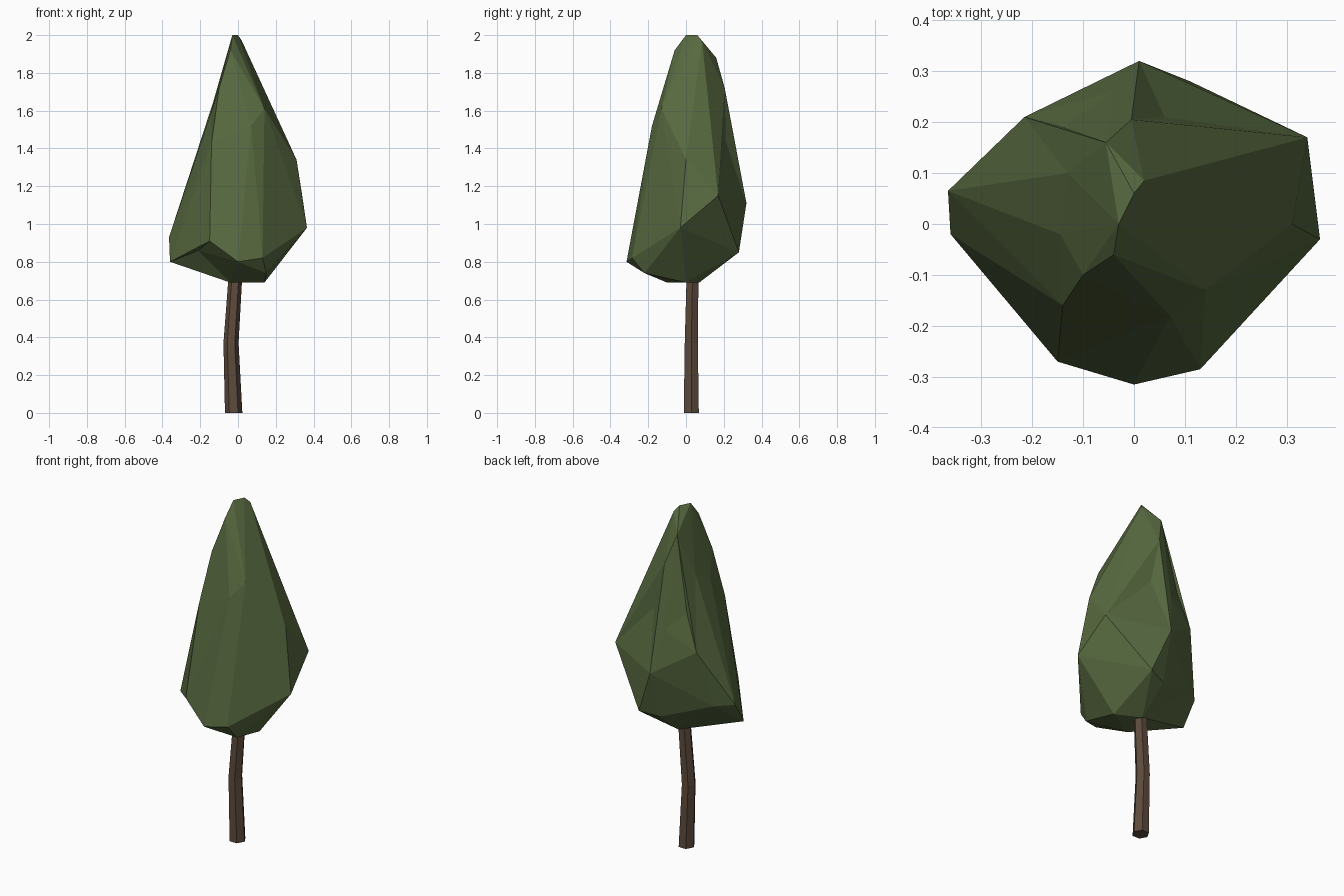
import bpy, bmesh, math
from mathutils import Vector

cube = bpy.data.objects.get("Cube")
if cube:
    bpy.data.objects.remove(cube, do_unlink=True)


def make_material(name, rgb):
    mat = bpy.data.materials.new(name)
    mat.use_nodes = True
    color = (*rgb, 1.0)
    mat.diffuse_color = color
    mat.node_tree.nodes["Principled BSDF"].inputs["Base Color"].default_value = color
    return mat


def finish(bm, name, mat):
    bmesh.ops.recalc_face_normals(bm, faces=bm.faces)
    mesh = bpy.data.meshes.new(name)
    bm.to_mesh(mesh)
    bm.free()
    mesh.materials.append(mat)
    obj = bpy.data.objects.new(name, mesh)
    bpy.context.collection.objects.link(obj)
    return obj


def faceted_skin(points, center, squash):
    """Skin a cloud of corners; inflate it just enough to keep every dented corner."""
    for step in range(21):
        bm = bmesh.new()
        for p in points:
            d = Vector(p) - center
            d.z *= squash
            bm.verts.new(d * d.length ** (-step / 20))
        bm.verts.index_update()
        home = {v: Vector(p) for v, p in zip(bm.verts, points)}
        bmesh.ops.convex_hull(bm, input=bm.verts[:])
        if all(v.link_faces for v in bm.verts) or step == 20:
            break
        bm.free()
    for v in bm.verts:
        v.co = home[v]
    return bm


leaf_green = make_material("leaf green", (0.095, 0.14, 0.05))
bark_brown = make_material("bark brown", (0.11, 0.07, 0.045))

# Canopy corners, grouped from the tip down
tip = [(-.03, 0, 2), (0, .06, 2), (.02, .085, 1.97), (-.04, -.06, 1.92), (-.055, .16, 1.88)]
shoulder = [(-.005, .205, 1.72), (-.1, -.1, 1.72), (-.13, .1, 1.65), (.14, -.13, 1.61),
            (-.145, -.02, 1.58), (.07, -.18, 1.52), (-.14, .19, 1.45), (.06, .21, 1.44),
            (-.14, -.16, 1.43), (-.04, .26, 1.36), (.31, 0, 1.34)]
belly = [(-.215, .21, 1.25), (.34, .17, 1.15), (.01, .32, 1.11), (.365, -.03, .98),
         (-.365, .065, .93), (-.27, .13, .92), (-.15, -.27, .91)]
skirt = [(-.21, -.15, .86), (.11, .28, .85), (0, .24, .83), (.13, -.285, .82),
         (0, -.315, .8), (-.36, -.02, .8), (.15, -.22, .74)]
base = [(-.04, -.1, .69), (.14, 0, .69), (0, .07, .69)]
canopy = faceted_skin(tip + shoulder + belly + skirt + base, Vector((0, 0, 1.1)), 0.5)
finish(canopy, "canopy", leaf_green)

# Bent six-sided trunk, lofted through three rings
SIDES = 6
trunk = bmesh.new()
rings = []
for x, y, z, radius in [(-.023, .028, 0, .046), (-.037, .028, .37, .04), (-.012, .035, .75, .036)]:
    rings.append([trunk.verts.new((x + radius * math.cos(math.tau * i / SIDES),
                                   y + radius * math.sin(math.tau * i / SIDES), z))
                  for i in range(SIDES)])
for low, high in zip(rings, rings[1:]):
    for i in range(SIDES):
        j = (i + 1) % SIDES
        trunk.faces.new((low[i], low[j], high[j], high[i]))
trunk.faces.new(rings[0][::-1])
trunk.faces.new(rings[-1])
finish(trunk, "trunk", bark_brown)
